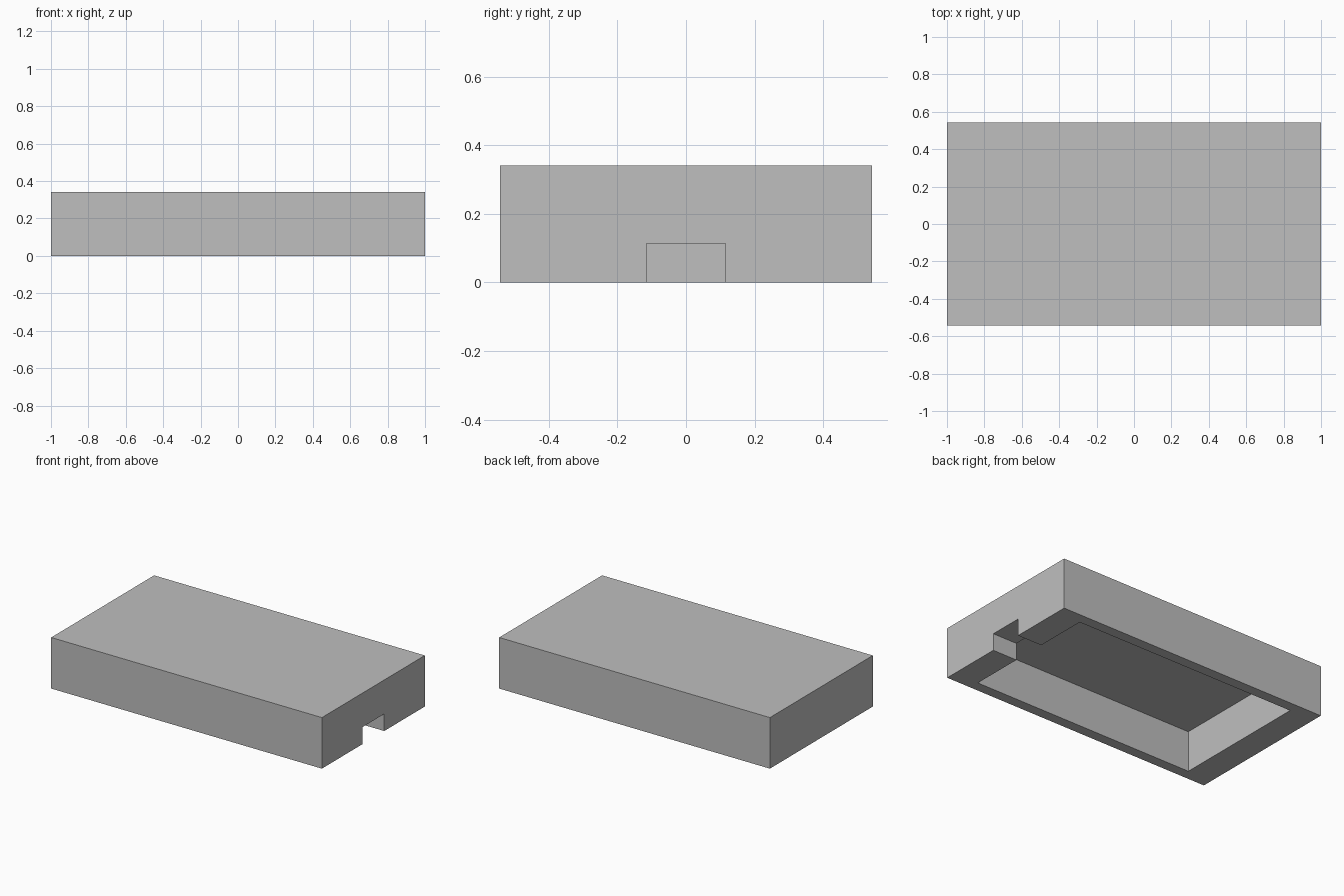
import bpy
import bmesh

cube = bpy.data.objects.get("Cube")
if cube:
    bpy.data.objects.remove(cube, do_unlink=True)

GREY = (0.52, 0.52, 0.52, 1)
plastic = bpy.data.materials.new("plain_grey")
plastic.use_nodes = True
plastic.diffuse_color = GREY
plastic.node_tree.nodes["Principled BSDF"].inputs["Base Color"].default_value = GREY

HALF_X, HALF_Y, HEIGHT = 1.0, 0.543, 0.341
CAVITY_X, CAVITY_Y, CEILING = 0.82, 0.473, 0.272
NOTCH_Y, NOTCH_TOP = 0.115, 0.114
BELOW = -0.1  # cutters reach past the open underside


def box(name, low, high):
    """Axis-aligned box between two opposite corners."""
    bm = bmesh.new()
    bmesh.ops.create_cube(bm, size=1)
    for v in bm.verts:
        v.co = [b if c > 0 else a for c, a, b in zip(v.co, low, high)]
    mesh = bpy.data.meshes.new(name)
    bm.to_mesh(mesh)
    bm.free()
    mesh.materials.append(plastic)
    obj = bpy.data.objects.new(name, mesh)
    bpy.context.collection.objects.link(obj)
    return obj


def carve(target, cutter):
    """Subtract a hidden cutter from the target."""
    cutter.hide_render = True
    cutter.hide_viewport = True
    cutter.display_type = 'WIRE'
    mod = target.modifiers.new(cutter.name, 'BOOLEAN')
    mod.operation = 'DIFFERENCE'
    mod.solver = 'EXACT'
    mod.object = cutter


# Outer block
cover = box("cover_shell", (-HALF_X, -HALF_Y, 0), (HALF_X, HALF_Y, HEIGHT))

# Hollow underside, with thick end walls and thin side walls
carve(cover, box("cavity_cutter", (-CAVITY_X, -CAVITY_Y, BELOW),
                 (CAVITY_X, CAVITY_Y, CEILING)))

# Notch through one end wall
carve(cover, box("notch_cutter", (CAVITY_X - 0.1, -NOTCH_Y, BELOW),
                 (HALF_X + 0.1, NOTCH_Y, NOTCH_TOP)))
